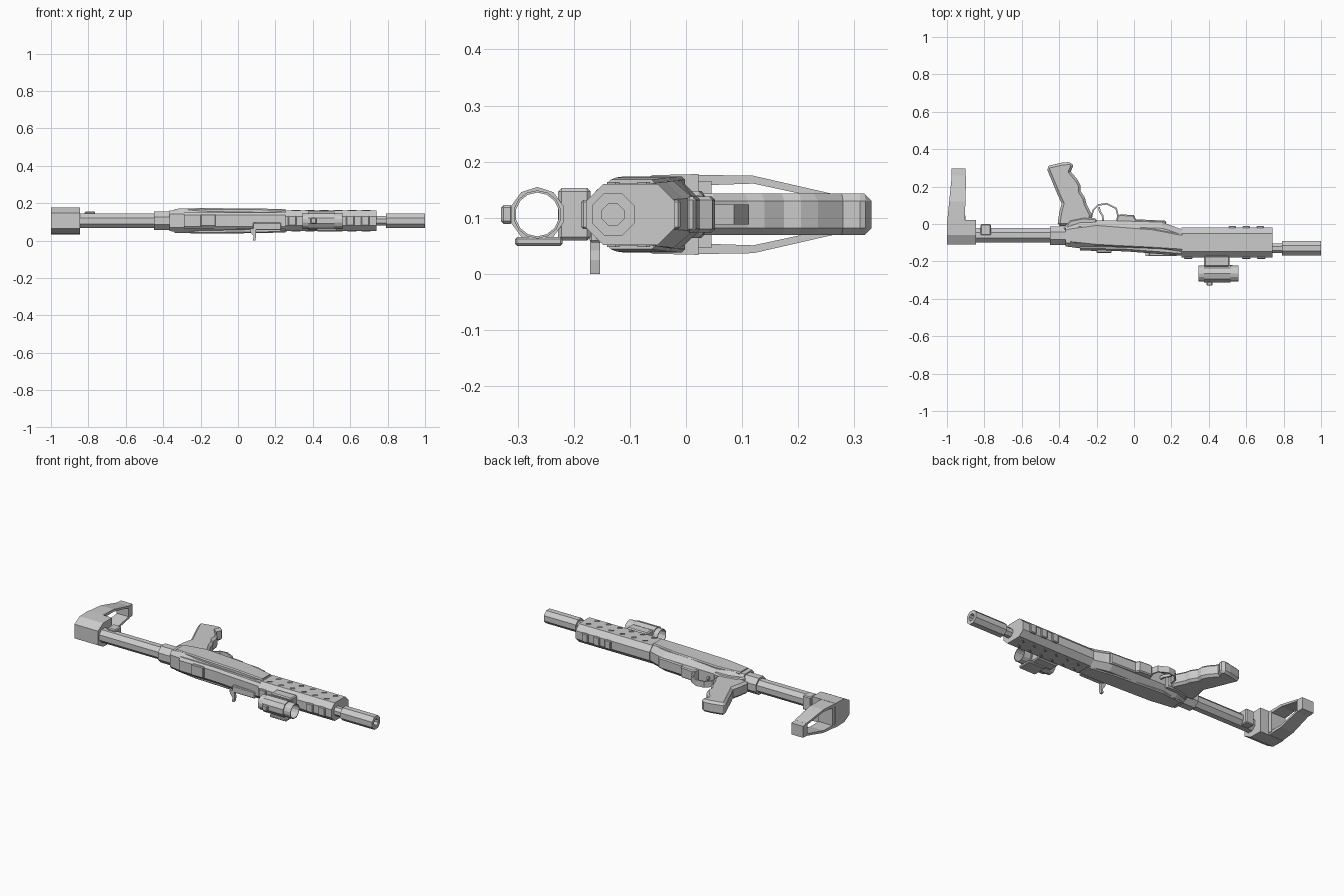
import bpy, bmesh, math
from mathutils import Vector

C = 0.106  # centre plane height


def finish(name, bm, bevel=0.0):
    bmesh.ops.recalc_face_normals(bm, faces=bm.faces)
    me = bpy.data.meshes.new(name)
    bm.to_mesh(me)
    bm.free()
    ob = bpy.data.objects.new(name, me)
    bpy.context.collection.objects.link(ob)
    if bevel:
        m = ob.modifiers.new("chamfer", "BEVEL")
        m.width, m.segments = bevel, 1
        m.limit_method, m.angle_limit = "ANGLE", math.radians(65)
    return ob


def skin(name, rings, caps=True, bevel=0.0):
    """Bridge equal-sized rings; close ends with caps or join last to first."""
    bm = bmesh.new()
    vs = [[bm.verts.new(p) for p in r] for r in rings]
    n = len(vs[0])
    pairs = list(zip(vs, vs[1:])) + ([] if caps else [(vs[-1], vs[0])])
    for a, b in pairs:
        for i in range(n):
            j = (i + 1) % n
            bm.faces.new((a[i], a[j], b[j], b[i]))
    if caps:
        bm.faces.new(vs[0])
        bm.faces.new(vs[-1])
    return finish(name, bm, bevel)


def prism_z(name, pts, half, bevel=0.0):
    return skin(name, [[(x, y, C + s * half) for x, y in pts] for s in (-1, 1)], bevel=bevel)


def box(name, x0, x1, y0, y1, z0, z1, bevel=0.0):
    pts = [(x0, y0), (x1, y0), (x1, y1), (x0, y1)]
    return skin(name, [[(x, y, z) for x, y in pts] for z in (z0, z1)], bevel=bevel)


def body(name, sections):
    """Chamfered octagonal body along x: (x, y0, y1, half width, chamfer y, chamfer z)."""
    rings = []
    for x, y0, y1, h, cy, cz in sections:
        half = [(y0, h - cz), (y0 + cy, h), (y1 - cy, h), (y1, h - cz)]
        pts = half + [(y, -z) for y, z in reversed(half)]
        rings.append([(x, y, C + z) for y, z in pts])
    return skin(name, rings)


def ring(x, y, r, n, z=C):
    return [(x, y + r * math.cos(math.tau * (i + .5) / n), z + r * math.sin(math.tau * (i + .5) / n))
            for i in range(n)]


def rod(name, x0, x1, y, r, n=8):
    return skin(name, [ring(x0, y, r, n), ring(x1, y, r, n)])


def tube(name, x0, x1, y, r, ri, n):
    return skin(name, [ring(x0, y, r, n), ring(x1, y, r, n), ring(x1, y, ri, n), ring(x0, y, ri, n)], False)


def band(name, path, thick, half):
    """Flat strip following a path in the xy plane."""
    P = [Vector(p) for p in path]
    rings = []
    for i, p in enumerate(P):
        t = (P[min(i + 1, len(P) - 1)] - P[max(i - 1, 0)]).normalized()
        n = Vector((-t.y, t.x)) * thick / 2
        rings.append([(*(p + n), C - half), (*(p - n), C - half), (*(p - n), C + half), (*(p + n), C + half)])
    return skin(name, rings)


# barrel and muzzle
rod("barrel", 0.70, 0.93, -0.13, 0.028)
tube("muzzle", 0.79, 1.0, -0.13, 0.041, 0.021, 8)

# handguard with raised panels and diagonal vents
body("handguard", [(0.255, -0.178, -0.02, 0.054, 0.03, 0.03), (0.74, -0.178, -0.02, 0.054, 0.03, 0.03)])
for i, x in enumerate((0.29, 0.60, 0.68)):
    box(f"top_panel_{i}", x - 0.022, x + 0.022, -0.187, -0.17, C - 0.026, C + 0.026, 0.004)
for i, x in enumerate((0.525, 0.60, 0.675)):
    box(f"under_panel_{i}", x - 0.02, x + 0.02, -0.025, -0.01, C - 0.026, C + 0.026, 0.004)
for side in (-1, 1):
    for row, y in enumerate((-0.075, -0.13)):
        for i in range(6):
            x = 0.32 + i * 0.075 - row * 0.02
            v = box(f"vent_{side}_{row}_{i}", -0.014, 0.014, -0.004, 0.004, -0.004, 0.004)
            v.location = (x, y, C + side * 0.054)
            v.rotation_euler.z = 0.6

# receiver
body("receiver", [
    (-0.365, -0.12, -0.012, 0.055, 0.02, 0.02),
    (-0.29, -0.13, 0.012, 0.062, 0.025, 0.025),
    (-0.20, -0.135, 0.02, 0.062, 0.03, 0.03),
    (0.15, -0.15, 0.012, 0.060, 0.035, 0.03),
    (0.19, -0.155, -0.005, 0.058, 0.03, 0.03),
    (0.262, -0.168, -0.03, 0.056, 0.03, 0.03)])
body("receiver_side_plate", [
    (-0.34, -0.10, -0.02, 0.064, 0.006, 0.006),
    (-0.20, -0.115, -0.002, 0.068, 0.006, 0.006),
    (0.10, -0.13, -0.025, 0.066, 0.006, 0.006),
    (0.255, -0.14, -0.055, 0.062, 0.006, 0.006)])
body("top_cover", [(-0.29, -0.142, -0.10, 0.045, 0.012, 0.015), (-0.05, -0.146, -0.10, 0.045, 0.012, 0.015),
                   (0.26, -0.17, -0.10, 0.045, 0.012, 0.015)])
box("rear_cover_block", -0.20, -0.12, -0.155, -0.13, C - 0.03, C + 0.035, 0.004)
box("bolt_guide", 0.08, 0.23, -0.172, -0.14, C - 0.05, C - 0.01, 0.004)
prism_z("loading_block", [(-0.10, 0.0), (-0.09, 0.042), (-0.075, 0.052), (0.0, 0.047), (0.01, 0.025),
                          (0.17, 0.018), (0.175, 0.0)], 0.032, 0.006)

# charging handle
skin("charging_handle", [[(x - w, y, z) for y in (-0.171, -0.153)] + [(x + w, y, z) for y in (-0.153, -0.171)]
                         for x, z, w in ((0.08, 0.065, 0.018), (0.082, 0.042, 0.013),
                                         (0.09, 0.025, 0.007), (0.086, 0.0, 0.006))])

# trigger and guard
band("trigger_guard", [(-0.235, 0.01), (-0.218, 0.075), (-0.19, 0.102), (-0.145, 0.108), (-0.095, 0.083),
                       (-0.08, 0.02)], 0.009, 0.018)
band("trigger", [(-0.165, 0.01), (-0.168, 0.045), (-0.182, 0.065), (-0.188, 0.09)], 0.01, 0.008)

# pistol grip with finger grooves
prism_z("grip", [(-0.41, -0.01), (-0.40, 0.06), (-0.387, 0.11), (-0.41, 0.16), (-0.468, 0.30), (-0.455, 0.312),
                 (-0.385, 0.328), (-0.335, 0.332), (-0.325, 0.31), (-0.338, 0.28), (-0.30, 0.235),
                 (-0.285, 0.205), (-0.285, 0.175), (-0.262, 0.14), (-0.255, 0.11), (-0.225, 0.05),
                 (-0.235, -0.01)], 0.037, 0.013).location.x = 0
prism_z("grip_collar", [(-0.38, -0.03), (-0.345, 0.02), (-0.27, 0.035), (-0.20, 0.03), (-0.19, -0.03)], 0.042, 0.008)

# stock tube, collar and latch
rod("stock_tube", -0.90, -0.34, -0.06, 0.041)
rod("stock_collar", -0.45, -0.355, -0.062, 0.053)
box("stock_latch", -0.82, -0.765, -0.06, 0.0, C - 0.035, C + 0.05, 0.005)

# stock block and open shoulder frame (profiles in yz, mirrored)
def yz_profile(name, half, x0, x1):
    pts = half + [(y, -z) for y, z in reversed(half)]
    skin(name, [[(x, y, C + z) for y, z in pts] for x in (x0, x1)])


yz_profile("stock_block", [(-0.11, 0.042), (-0.06, 0.07), (0.022, 0.072), (0.022, 0.05)], -1.0, -0.845)
outer = [(0.0, 0.071), (0.12, 0.069), (0.26, 0.037), (0.296, 0.034)]
inner = [(0.255, 0.026), (0.12, 0.055), (0.03, 0.052), (0.0, 0.052)]
for s, side in ((1, "upper"), (-1, "lower")):
    arm = outer[:3] + inner
    skin(f"stock_arm_{side}", [[(x + 0.03 * (1 if x < -0.95 else 0.3) * y / 0.3, y, C + s * z) for y, z in arm]
                               for x in (-1.0, -0.905)])
skin("stock_end", [[(x, y, C + z) for y, z in ((0.255, 0.037), (0.296, 0.034), (0.296, -0.034), (0.255, -0.037))]
                   for x in (-0.977, -0.9)])
box("stock_web", -0.995, -0.90, 0.0, 0.045, C - 0.06, C + 0.06)

# optic tube, clamp, mount and adjusters
tube("optic_tube", 0.345, 0.56, -0.265, 0.043, 0.039, 14)
tube("optic_clamp", 0.375, 0.515, -0.265, 0.049, 0.041, 10)
box("optic_mount", 0.375, 0.51, -0.228, -0.17, C - 0.046, C + 0.047, 0.006)
box("optic_side_box", 0.42, 0.53, -0.305, -0.22, 0.05, 0.066, 0.004)
box("optic_knob", 0.388, 0.42, -0.33, -0.308, C - 0.017, C + 0.017, 0.005)
